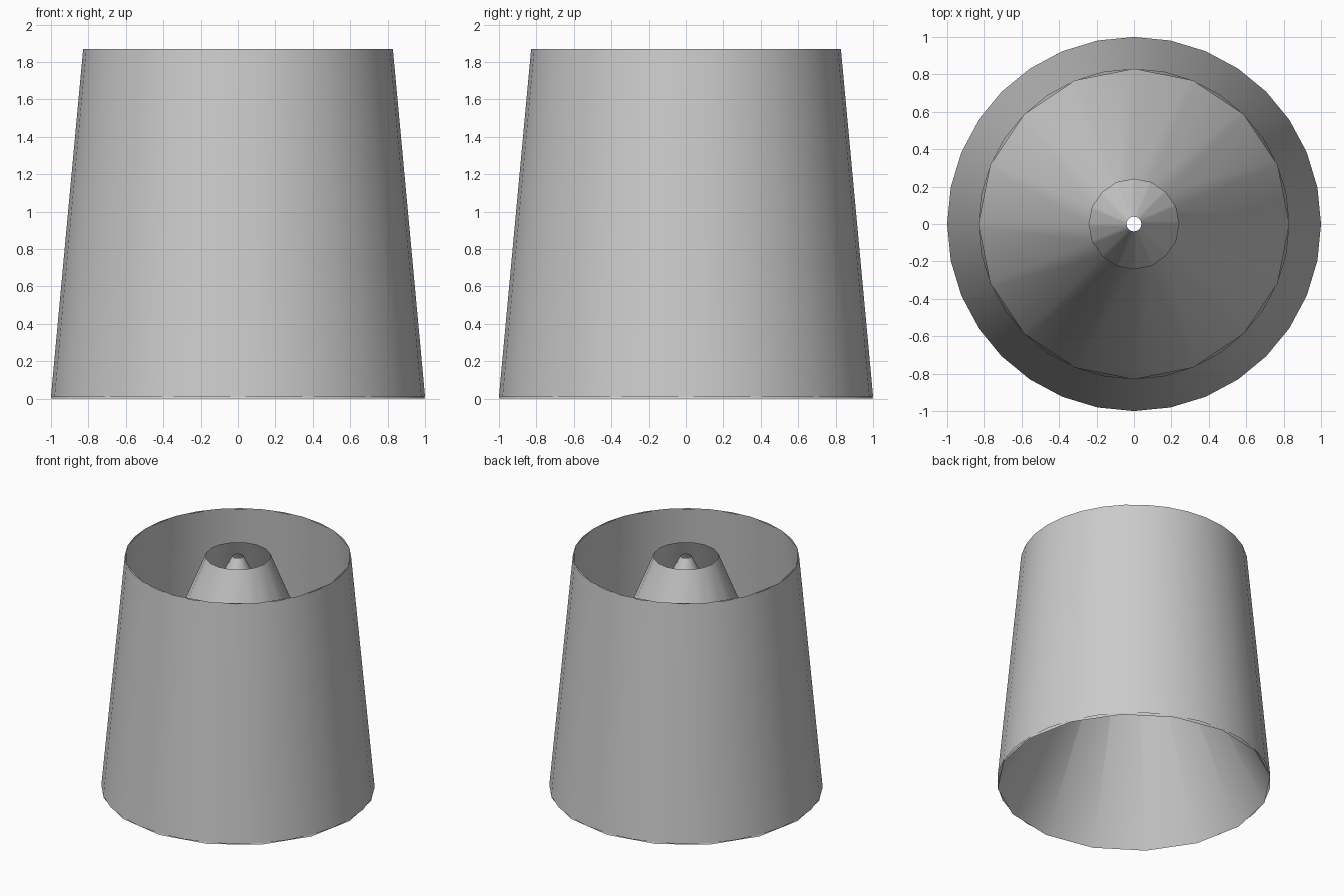
import bpy, bmesh
from math import cos, sin, tau, radians

if "Cube" in bpy.data.objects:
    bpy.data.objects.remove(bpy.data.objects["Cube"])

TOP = 1.87


def open_cone(name, sides, r_base, r_top, z_base, z_top=TOP):
    """Open-ended tapered shell with one vertex on the +x axis."""
    bm = bmesh.new()
    rings = []
    for r, z in ((r_base, z_base), (r_top, z_top)):
        rings.append([bm.verts.new((r * cos(tau * i / sides), r * sin(tau * i / sides), z))
                      for i in range(sides)])
    low, high = rings
    for i in range(sides):
        j = (i + 1) % sides
        bm.faces.new((low[i], low[j], high[j], high[i]))
    mesh = bpy.data.meshes.new(name)
    bm.to_mesh(mesh)
    bm.free()
    ob = bpy.data.objects.new(name, mesh)
    bpy.context.collection.objects.link(ob)
    bpy.ops.object.select_all(action='DESELECT')
    ob.select_set(True)
    bpy.context.view_layer.objects.active = ob
    bpy.ops.object.shade_smooth_by_angle(angle=radians(40))
    return ob


# Outer shade wall and its coarser lining
open_cone("outer_wall", 32, 1.0, 0.828, 0.012)
open_cone("wall_lining", 16, 1.0, 0.828, 0.012)

# Nested cones sharing the base and the top height
open_cone("middle_cone", 16, 1.0, 0.24, 0.0)
open_cone("inner_cone", 16, 1.0, 0.04, 0.0)
